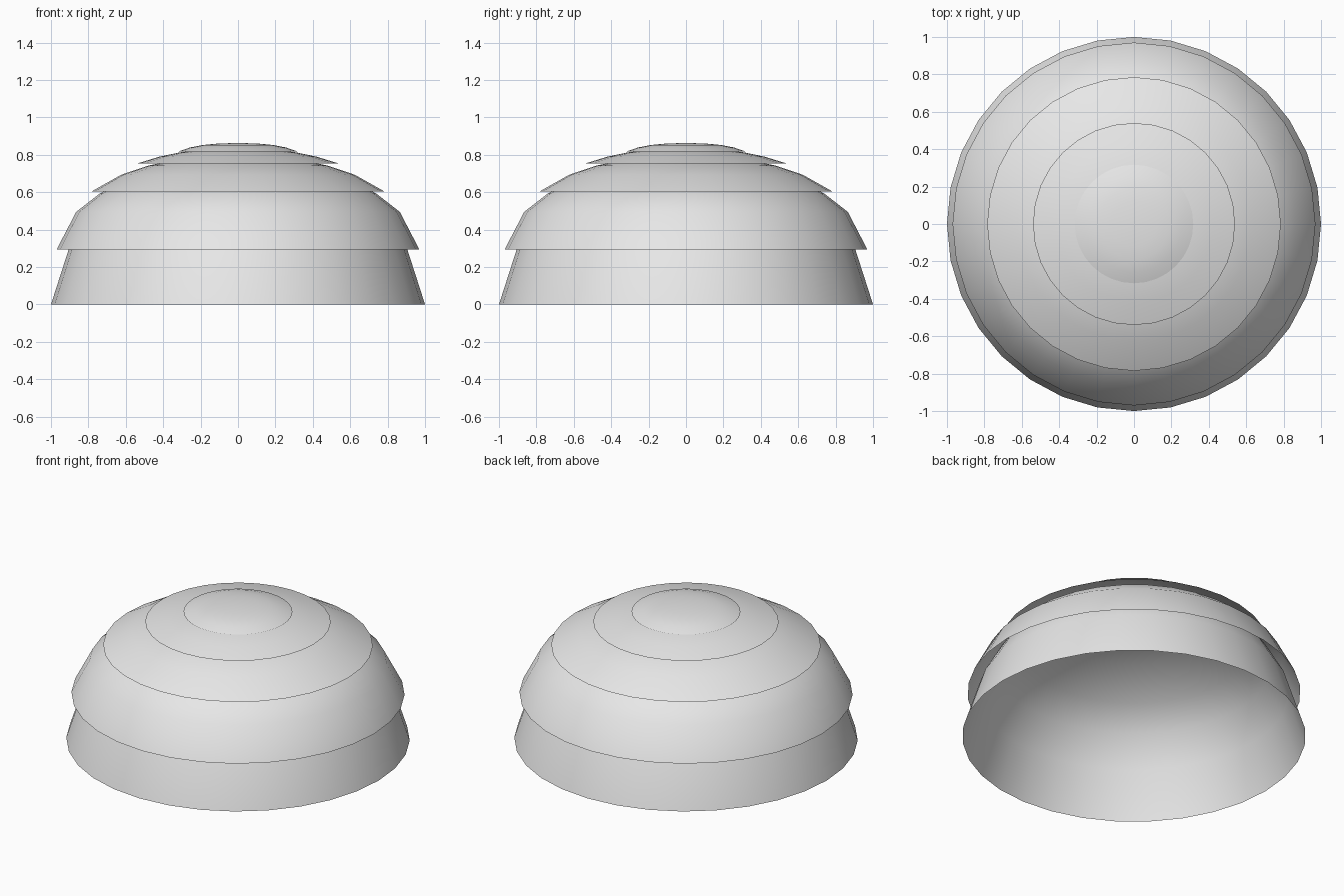
import bpy
import bmesh
import math
from mathutils import Vector

cube = bpy.data.objects.get("Cube")
if cube:
    bpy.data.objects.remove(cube, do_unlink=True)

SIDES = 32

# One plain grey for every shell
grey = bpy.data.materials.new("light_grey")
grey.use_nodes = True
colour = (0.8, 0.8, 0.8, 1)
grey.diffuse_color = colour
grey.node_tree.nodes["Principled BSDF"].inputs["Base Color"].default_value = colour


def make_dome(name, profile):
    """Revolve a rim-to-crown profile of (radius, height) into an open shell."""
    bm = bmesh.new()
    verts = [bm.verts.new((r, 0, z)) for r, z in profile]
    edges = [bm.edges.new(pair) for pair in zip(verts, verts[1:])]
    bmesh.ops.spin(bm, geom=verts + edges, cent=(0, 0, 0), axis=(0, 0, 1),
                   angle=math.tau, steps=SIDES, use_merge=False)
    bmesh.ops.remove_doubles(bm, verts=bm.verts, dist=0.0005)
    bm.normal_update()
    # Turn every face outward, away from the dome's inside
    inside = Vector((0, 0, -0.5))
    wrong = [f for f in bm.faces
             if f.normal.dot(f.calc_center_median() - inside) < 0]
    bmesh.ops.reverse_faces(bm, faces=wrong)
    for face in bm.faces:
        face.smooth = True
    mesh = bpy.data.meshes.new(name)
    bm.to_mesh(mesh)
    bm.free()
    mesh.materials.append(grey)
    dome = bpy.data.objects.new(name, mesh)
    bpy.context.collection.objects.link(dome)


# Overlapping shells, from the widest at the bottom to the cap
make_dome("base_dome", [(1, 0), (0.905, 0.295), (0.8, 0.48),
                        (0.66, 0.6), (0.4, 0.71), (0.2, 0.75), (0, 0.76)])
make_dome("lower_dome", [(0.97, 0.293), (0.865, 0.495), (0.74, 0.592),
                         (0.59, 0.675), (0.38, 0.745), (0.19, 0.775), (0, 0.785)])
make_dome("middle_dome", [(0.785, 0.603), (0.625, 0.693), (0.48, 0.742),
                          (0.27, 0.785), (0.13, 0.8), (0, 0.805)])
make_dome("upper_dome", [(0.54, 0.753), (0.42, 0.79), (0.31, 0.813),
                         (0.15, 0.833), (0, 0.838)])
make_dome("top_cap", [(0.317, 0.818), (0.257, 0.839), (0.19, 0.852),
                      (0.12, 0.859), (0, 0.864)])
